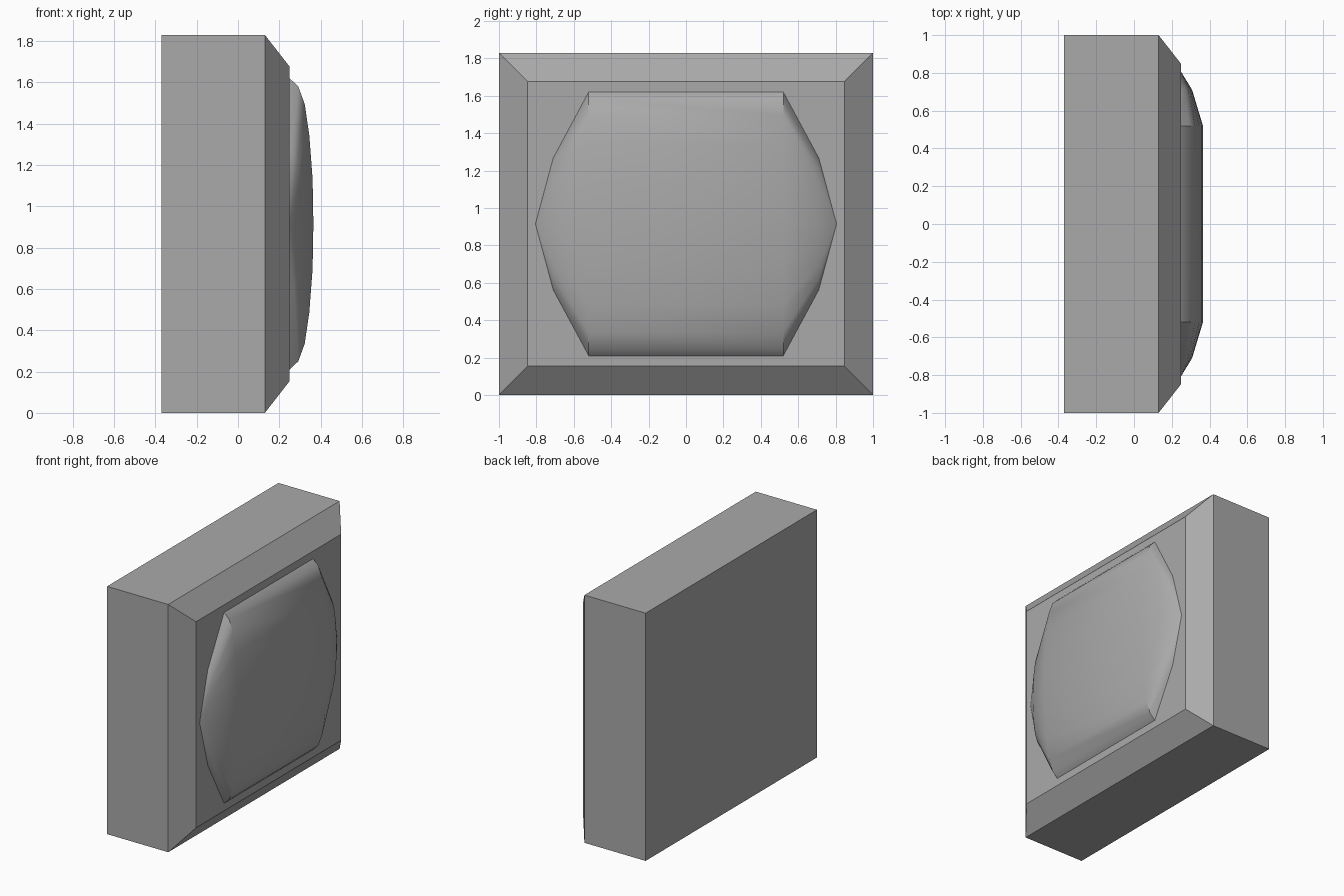
import bpy, bmesh, math
from mathutils import Vector

default = bpy.data.objects.get("Cube")
if default:
    bpy.data.objects.remove(default)

MID_Z = 0.915      # height of the centre line
BACK, RIM, FACE = -0.37, 0.13, 0.25

grey = bpy.data.materials.new("grey")
grey.use_nodes = True
colour = (0.4, 0.4, 0.4, 1)
grey.diffuse_color = colour
grey.node_tree.nodes["Principled BSDF"].inputs["Base Color"].default_value = colour


def add_part(name, bm):
    bmesh.ops.recalc_face_normals(bm, faces=bm.faces[:])
    mesh = bpy.data.meshes.new(name)
    bm.to_mesh(mesh)
    bm.free()
    mesh.materials.append(grey)
    obj = bpy.data.objects.new(name, mesh)
    bpy.context.collection.objects.link(obj)
    return obj


def bridge(bm, a, b):
    for i in range(len(a) - 1):
        corners = list(dict.fromkeys((a[i], a[i + 1], b[i + 1], b[i])))
        bm.faces.new(corners)


# Housing: a block with a sloped border around its raised face
bm = bmesh.new()
rings = []
for x, half_y, half_z in ((BACK, 1, MID_Z), (RIM, 1, MID_Z), (FACE, 0.847, 0.761)):
    rings.append([bm.verts.new((x, sy * half_y, MID_Z + sz * half_z))
                  for sy, sz in ((-1, -1), (1, -1), (1, 1), (-1, 1))])
for a, b in zip(rings, rings[1:]):
    bridge(bm, a + a[:1], b + b[:1])
bm.faces.new(rings[0])
bm.faces.new(rings[-1])
add_part("housing", bm)

# Domed panel: a shallow arch swept along y, tapering to a point at each end
half_arch = [(0.705, 0), (0.665, 0.042), (0.58, 0.073), (0.43, 0.095), (0.22, 0.111)]
arch = half_arch + [(0, 0.115)] + [(-z, h) for z, h in reversed(half_arch)]
bm = bmesh.new()


def arch_ring(y, scale):
    return [bm.verts.new((FACE + h * scale, y, MID_Z + z * scale)) for z, h in arch]


sections = [arch_ring(y, s) for y, s in ((-0.71, 0.5), (-0.52, 1), (0.52, 1), (0.71, 0.5))]
tips = [[bm.verts.new((FACE, y, MID_Z))] * len(arch) for y in (-0.805, 0.805)]
sections = [tips[0]] + sections + [tips[1]]
for a, b in zip(sections, sections[1:]):
    bridge(bm, a, b)
# Make the open dome face outward
panel = add_part("domed_panel", bm)
if sum(p.normal.x * p.area for p in panel.data.polygons) < 0:
    panel.data.flip_normals()

bpy.ops.object.select_all(action="DESELECT")
panel.select_set(True)
bpy.context.view_layer.objects.active = panel
bpy.ops.object.shade_smooth_by_angle(angle=math.radians(30))
